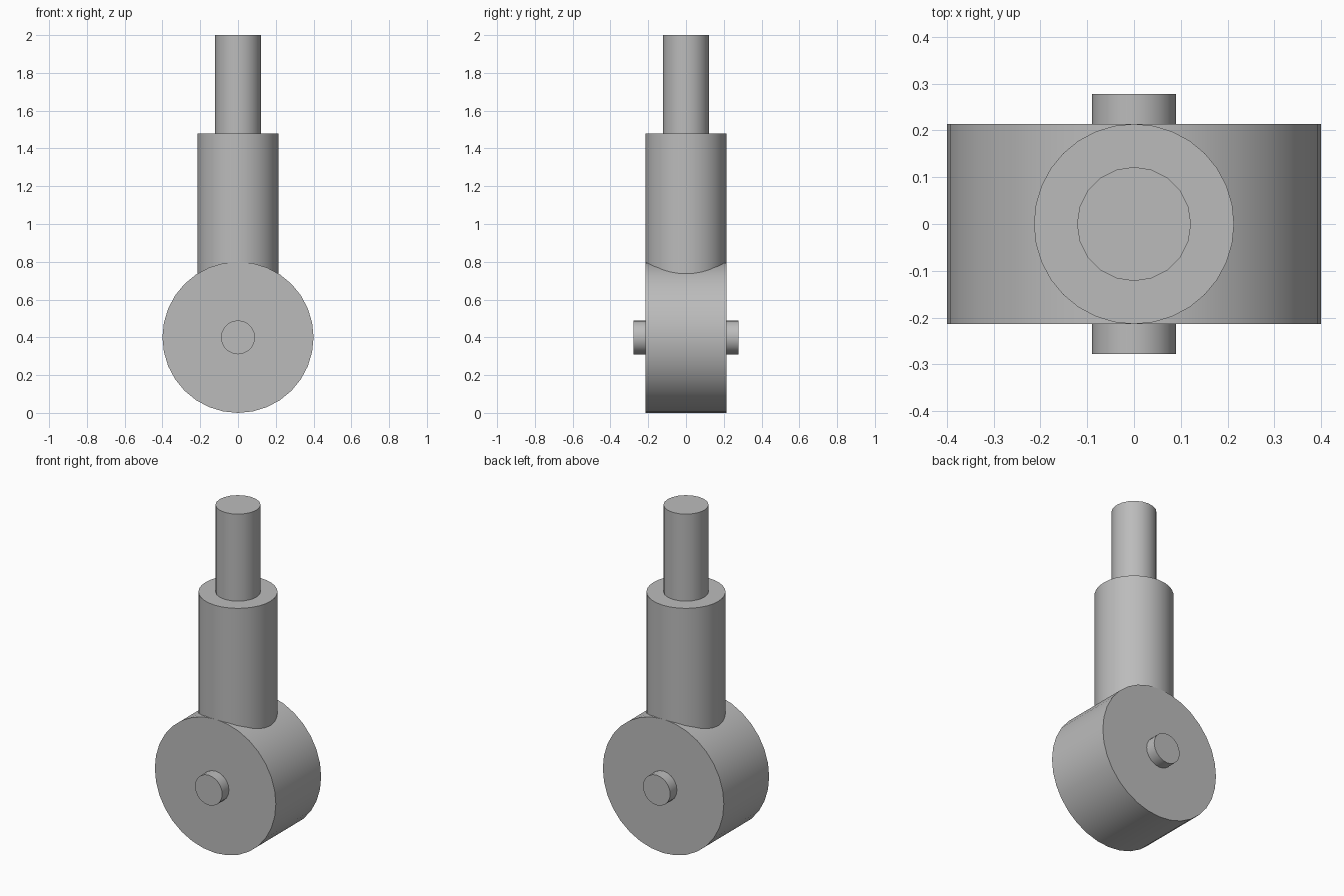
import bpy
from math import pi, radians

cube = bpy.data.objects.get("Cube")
if cube:
    bpy.data.objects.remove(cube)

grey = bpy.data.materials.new("plain grey")
grey.use_nodes = True
grey.diffuse_color = (0.5, 0.5, 0.5, 1)
grey.node_tree.nodes["Principled BSDF"].inputs["Base Color"].default_value = (0.5, 0.5, 0.5, 1)

AXLE_Z = 0.4


def cylinder(name, radius, length, z, sides, lying=False):
    """Cylinder centred at height z, upright or lying along y."""
    bpy.ops.mesh.primitive_cylinder_add(
        vertices=sides, radius=radius, depth=length, location=(0, 0, z),
        rotation=(pi / 2 if lying else 0, 0, 0))
    part = bpy.context.object
    part.name = name
    part.data.materials.append(grey)
    bpy.ops.object.shade_smooth_by_angle(angle=radians(35))
    return part


def post(name, radius, bottom, top, sides):
    return cylinder(name, radius, top - bottom, (bottom + top) / 2, sides)


# Wheel and the axle pin through it
cylinder("wheel", 0.4, 0.428, AXLE_Z, 32, lying=True)
cylinder("axle_pin", 0.09, 0.555, AXLE_Z, 20, lying=True)

# Stem rising from the wheel, with a thinner shaft on top
post("stem", 0.214, 0.6, 1.48, 32)
post("shaft", 0.122, 1.4, 2.0, 20)
